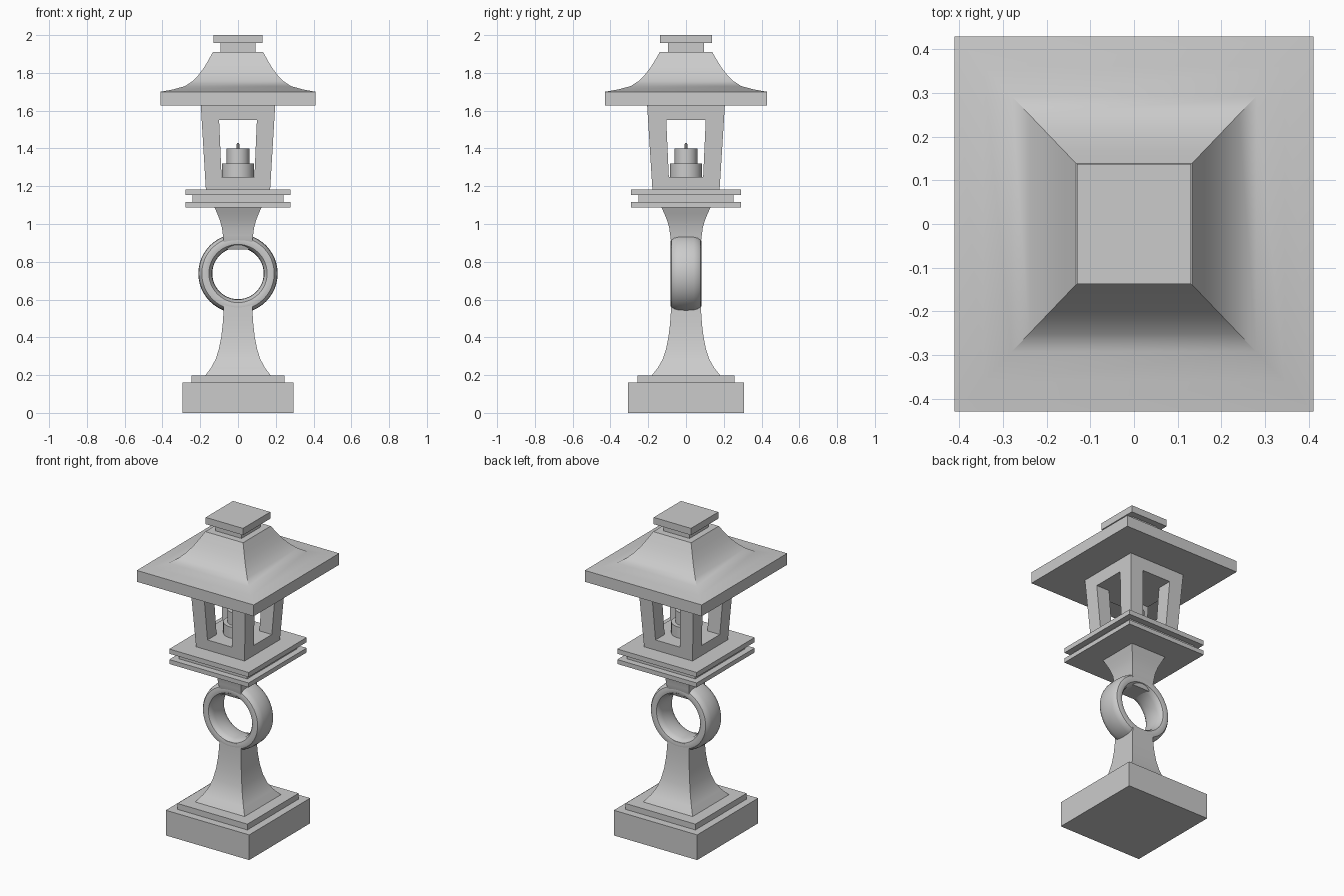
import bpy, bmesh, math

if "Cube" in bpy.data.objects:
    bpy.data.objects.remove(bpy.data.objects["Cube"])

RATIO = 1.045  # depth is slightly larger than width


def finish(name, bm):
    bmesh.ops.recalc_face_normals(bm, faces=bm.faces)
    me = bpy.data.meshes.new(name)
    bm.to_mesh(me)
    bm.free()
    ob = bpy.data.objects.new(name, me)
    bpy.context.collection.objects.link(ob)
    bpy.ops.object.select_all(action='DESELECT')
    ob.select_set(True)
    bpy.context.view_layer.objects.active = ob
    bpy.ops.object.shade_smooth_by_angle(angle=math.radians(35))
    return ob


def skin(name, loops, closed=False):
    """Bridge a list of equal-length point loops."""
    bm = bmesh.new()
    rings = [[bm.verts.new(p) for p in loop] for loop in loops]
    pairs = list(zip(rings, rings[1:]))
    if closed:
        pairs.append((rings[-1], rings[0]))
    else:
        bm.faces.new(rings[0])
        bm.faces.new(rings[-1])
    for a, b in pairs:
        for i in range(len(a)):
            j = (i + 1) % len(a)
            bm.faces.new((a[i], a[j], b[j], b[i]))
    return finish(name, bm)


def rect(x0, x1, y0, y1, z):
    return [(x0, y0, z), (x1, y0, z), (x1, y1, z), (x0, y1, z)]


def square_loft(name, profile):
    """Four-sided shape from (half width, height) pairs."""
    return skin(name, [rect(-h, h, -h * RATIO, h * RATIO, z) for h, z in profile])


def round_loft(name, profile, n=32):
    return skin(name, [[(r * math.cos(2 * math.pi * i / n), r * math.sin(2 * math.pi * i / n), z)
                        for i in range(n)] for r, z in profile])


# Base and flared pedestal
square_loft("base_block", [(0.293, 0), (0.293, 0.16)])
square_loft("base_step", [(0.246, 0.16), (0.246, 0.197)])
square_loft("pedestal", [(0.178, 0.19), (0.172, 0.20), (0.142, 0.24), (0.118, 0.285), (0.102, 0.335),
                         (0.089, 0.40), (0.081, 0.47), (0.077, 0.53), (0.075, 0.585)])

# Ring: rounded-rectangle section swept around the y axis
section = []
for k in range(16):
    a = 2 * math.pi * k / 16
    c, s = math.cos(a), math.sin(a)
    section.append((0.173 + 0.037 * math.copysign(abs(c) ** 0.7, c),
                    0.081 * math.copysign(abs(s) ** 0.7, s)))
ring = []
for i in range(48):
    t = 2 * math.pi * i / 48
    ring.append([(r * math.cos(t), y, 0.738 + r * math.sin(t)) for r, y in section])
skin("ring", ring, closed=True)

# Neck and stacked platform
square_loft("neck", [(0.06, 0.866), (0.075, 0.90), (0.08, 0.94), (0.085, 0.98), (0.096, 1.02),
                     (0.110, 1.055), (0.125, 1.09)])
square_loft("platform_lower", [(0.279, 1.088), (0.279, 1.116)])
square_loft("platform_middle", [(0.24, 1.116), (0.24, 1.153)])
square_loft("platform_upper", [(0.279, 1.153), (0.279, 1.183)])


# Lantern housing: tapered walls with open windows on four sides
def outer(z):
    return 0.17 + (z - 1.18) * 0.027 / 0.45


def inner(z):
    return 0.087 + (z - 1.25) * 0.013 / 0.30


square_loft("housing_floor", [(outer(1.18), 1.18), (outer(1.25), 1.25)])
square_loft("housing_top", [(outer(1.55), 1.55), (outer(1.63), 1.63)])
for sx in (-1, 1):
    for sy in (-1, 1):
        skin("housing_post", [rect(sx * inner(z), sx * outer(z), sy * inner(z) * RATIO,
                                   sy * outer(z) * RATIO, z) for z in (1.25, 1.55)])

# Candle
round_loft("candle_holder", [(0.085, 1.25), (0.085, 1.32)])
round_loft("candle", [(0.06, 1.32), (0.06, 1.40)])
round_loft("wick", [(0.009, 1.40), (0.006, 1.43)], 8)

# Roof with concave slopes, and its cap
square_loft("roof", [(0.411, 1.628), (0.411, 1.70), (0.345, 1.712), (0.28, 1.73), (0.24, 1.757),
                     (0.208, 1.79), (0.182, 1.825), (0.158, 1.865), (0.133, 1.91)])
square_loft("cap_neck", [(0.092, 1.91), (0.092, 1.96)])
square_loft("cap", [(0.131, 1.957), (0.131, 2.0)])
